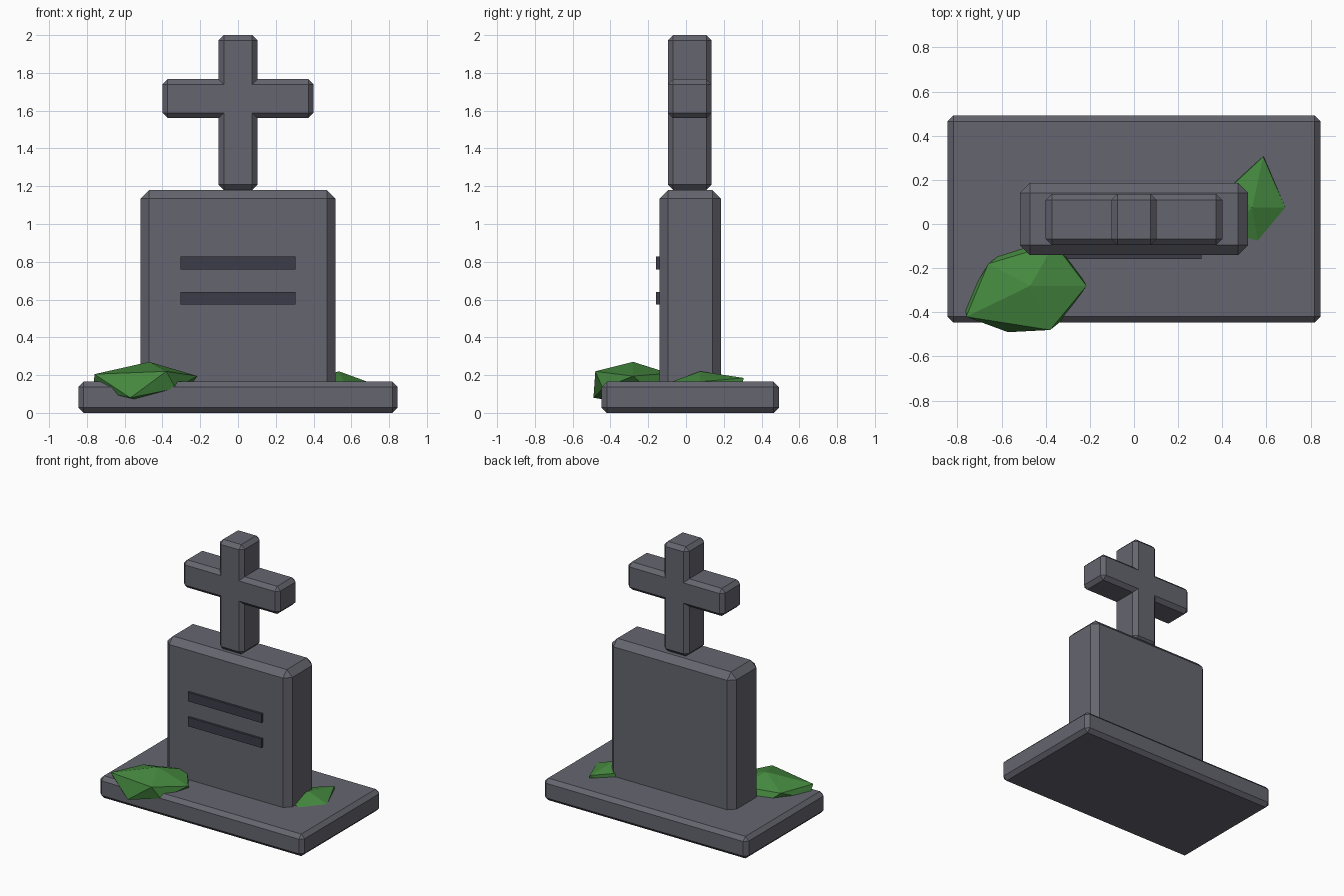
import bpy
import bmesh

if "Cube" in bpy.data.objects:
    bpy.data.objects.remove(bpy.data.objects["Cube"])


def material(name, rgb):
    m = bpy.data.materials.new(name)
    m.diffuse_color = (*rgb, 1)
    m.use_nodes = True
    m.node_tree.nodes["Principled BSDF"].inputs["Base Color"].default_value = m.diffuse_color
    return m


STONE = material("stone", (0.13, 0.13, 0.16))
DARK = material("dark_stone", (0.045, 0.045, 0.065))
MOSS = material("moss_green", (0.06, 0.25, 0.05))


def add_object(name, bm, mat):
    bmesh.ops.recalc_face_normals(bm, faces=bm.faces)
    mesh = bpy.data.meshes.new(name)
    bm.to_mesh(mesh)
    bm.free()
    mesh.materials.append(mat)
    ob = bpy.data.objects.new(name, mesh)
    bpy.context.collection.objects.link(ob)
    return ob


def block(name, lo, hi, mat, chamfer=0):
    """Box between two corners with flat chamfered edges."""
    bm = bmesh.new()
    bmesh.ops.create_cube(bm, size=1)
    for v in bm.verts:
        v.co = [lo[i] + (v.co[i] + 0.5) * (hi[i] - lo[i]) for i in range(3)]
    ob = add_object(name, bm, mat)
    if chamfer:
        bev = ob.modifiers.new("chamfer", 'BEVEL')
        bev.width = chamfer
        bev.segments = 1
    return ob


def clump(name, points):
    """Faceted moss lump: apex, upper ring, lower ring, bottom."""
    bm = bmesh.new()
    for p in points:
        bm.verts.new(p)
    res = bmesh.ops.convex_hull(bm, input=bm.verts)
    loose = [v for v in bm.verts if not v.link_faces]
    bmesh.ops.delete(bm, geom=loose, context='VERTS')
    return add_object(name, bm, MOSS)


# Plinth and tablet
block("base_slab", (-0.845, -0.447, 0), (0.845, 0.492, 0.165), STONE, 0.028)
block("tablet", (-0.517, -0.141, 0.08), (0.517, 0.186, 1.18), STONE, 0.046)

# Raised inscription bars
for i, z in enumerate((0.573, 0.76)):
    block(f"inscription_bar_{i + 1}", (-0.305, -0.158, z), (0.305, -0.12, z + 0.067), DARK)

# Cross
block("cross_upright", (-0.103, -0.096, 1.18), (0.103, 0.136, 2.0), STONE, 0.028)
block("cross_arm", (-0.4, -0.096, 1.56), (0.4, 0.136, 1.767), STONE, 0.028)

# Moss clumps
clump("moss_front_left", [
    (-0.47, -0.28, 0.27),
    (-0.76, -0.42, 0.205), (-0.38, -0.48, 0.22), (-0.215, -0.28, 0.195),
    (-0.36, -0.09, 0.21), (-0.66, -0.18, 0.2),
    (-0.57, -0.49, 0.08), (-0.33, -0.44, 0.13), (-0.28, -0.17, 0.1),
    (-0.54, -0.09, 0.1), (-0.765, -0.36, 0.12), (-0.48, -0.3, 0.05)])
clump("moss_back_right", [
    (0.535, 0.075, 0.22),
    (0.585, 0.305, 0.185), (0.685, 0.075, 0.165), (0.56, -0.075, 0.165),
    (0.42, -0.04, 0.17), (0.44, 0.17, 0.19),
    (0.6, 0.29, 0.11), (0.66, 0.13, 0.1), (0.62, -0.02, 0.1),
    (0.44, 0.0, 0.1), (0.45, 0.19, 0.1), (0.54, 0.1, 0.05)])
